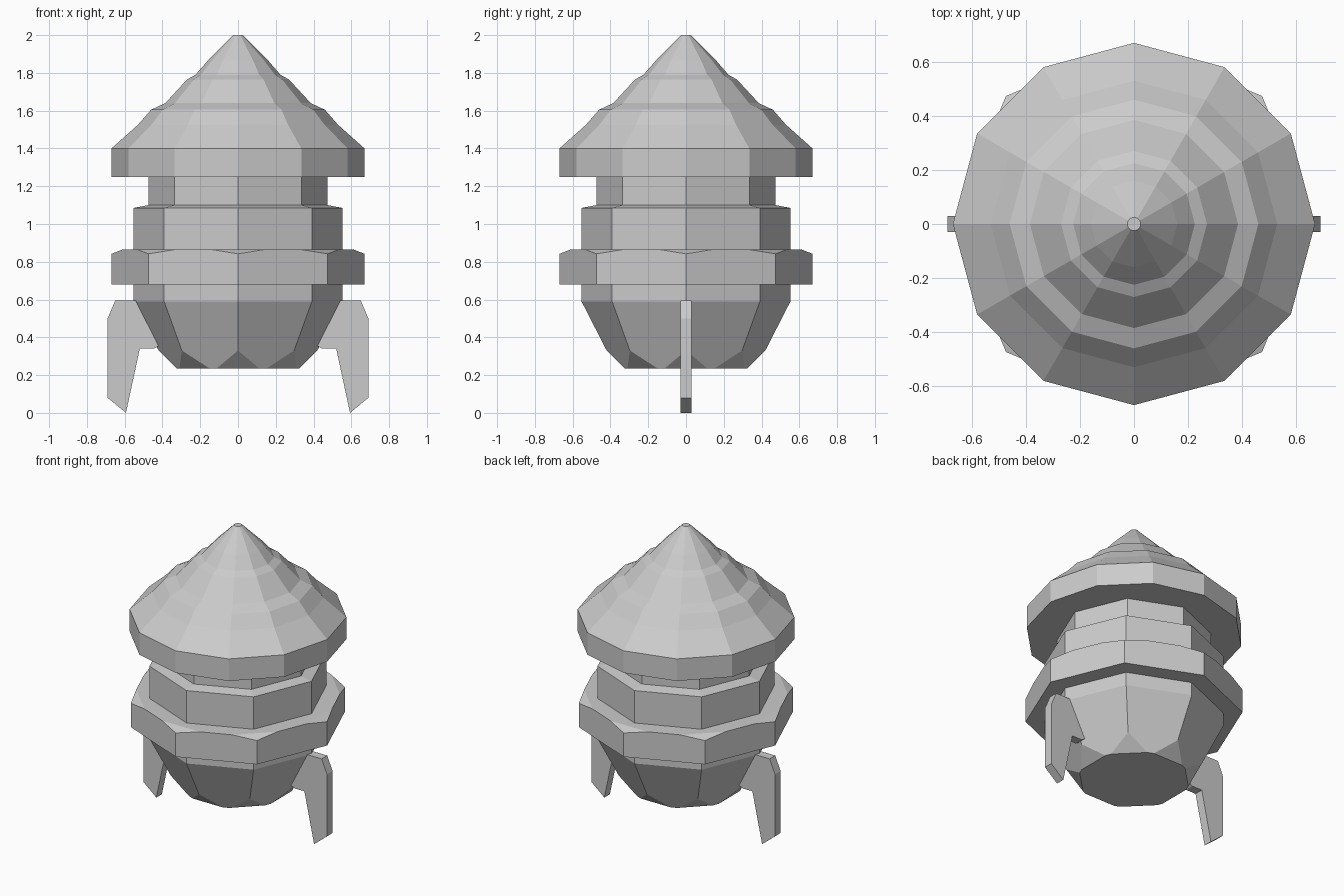
import bpy, bmesh
from math import cos, sin, pi

if "Cube" in bpy.data.objects:
    bpy.data.objects.remove(bpy.data.objects["Cube"])


def finish(name, bm):
    bmesh.ops.recalc_face_normals(bm, faces=bm.faces)
    me = bpy.data.meshes.new(name)
    bm.to_mesh(me)
    bm.free()
    ob = bpy.data.objects.new(name, me)
    bpy.context.collection.objects.link(ob)
    return ob


def ring(r, z, n=8):
    return [(r * cos(2 * pi * i / n), r * sin(2 * pi * i / n), z) for i in range(n)]


def cut_ring(r, z, t):
    """Octagon whose corners are trimmed by the fraction t of each edge."""
    pts, out = ring(r, z), []
    for i in range(8):
        a, b = pts[i], pts[(i + 1) % 8]
        for f in (t, 1 - t):
            out.append((a[0] + (b[0] - a[0]) * f, a[1] + (b[1] - a[1]) * f, z))
    return out


def hull(name, pts):
    bm = bmesh.new()
    for p in pts:
        bm.verts.new(p)
    bmesh.ops.convex_hull(bm, input=bm.verts)
    bmesh.ops.dissolve_limit(bm, angle_limit=0.02, verts=bm.verts, edges=bm.edges)
    return finish(name, bm)


def lathe(name, profile, n):
    bm = bmesh.new()
    loops = [[bm.verts.new(p) for p in ring(r, z, n)] for r, z in profile]
    for a, b in zip(loops, loops[1:]):
        for i in range(n):
            j = (i + 1) % n
            bm.faces.new((a[i], a[j], b[j], b[i]))
    bm.faces.new(loops[0])
    bm.faces.new(loops[-1])
    return finish(name, bm)


def fin(name, side, profile, half):
    bm = bmesh.new()
    a, b = [[bm.verts.new((side * x, y, z)) for x, z in profile] for y in (-half, half)]
    n = len(profile)
    for i in range(n):
        j = (i + 1) % n
        bm.faces.new((a[i], a[j], b[j], b[i]))
    bm.faces.new(a)
    bm.faces.new(b)
    return finish(name, bm)


# Octagonal body with tapered, corner-trimmed base
hull("body", cut_ring(0.3725, 0.235, 0.43) + ring(0.42, 0.33) + ring(0.553, 0.59)
     + ring(0.553, 1.085) + ring(0.475, 1.10))

# Neck under the roof
lathe("neck", [(0.475, 1.09), (0.475, 1.26)], 8)

# Belt with chamfered top corners
hull("belt", ring(0.67, 0.68) + ring(0.67, 0.842) + cut_ring(0.67, 0.865, 0.3))

# Twelve-sided stepped roof
lathe("roof", [(0.67, 1.25), (0.67, 1.40), (0.53, 1.525), (0.46, 1.605), (0.385, 1.64),
               (0.27, 1.765), (0.225, 1.79), (0.16, 1.865), (0.12, 1.905), (0.025, 2.0)], 12)

# Two side fins
fin_profile = [(0.45, 0.595), (0.65, 0.595), (0.69, 0.50), (0.69, 0.08), (0.593, 0.0),
               (0.52, 0.34), (0.445, 0.34), (0.42, 0.355), (0.40, 0.40)]
for side, label in ((-1, "left_fin"), (1, "right_fin")):
    fin(label, side, fin_profile, 0.03)
